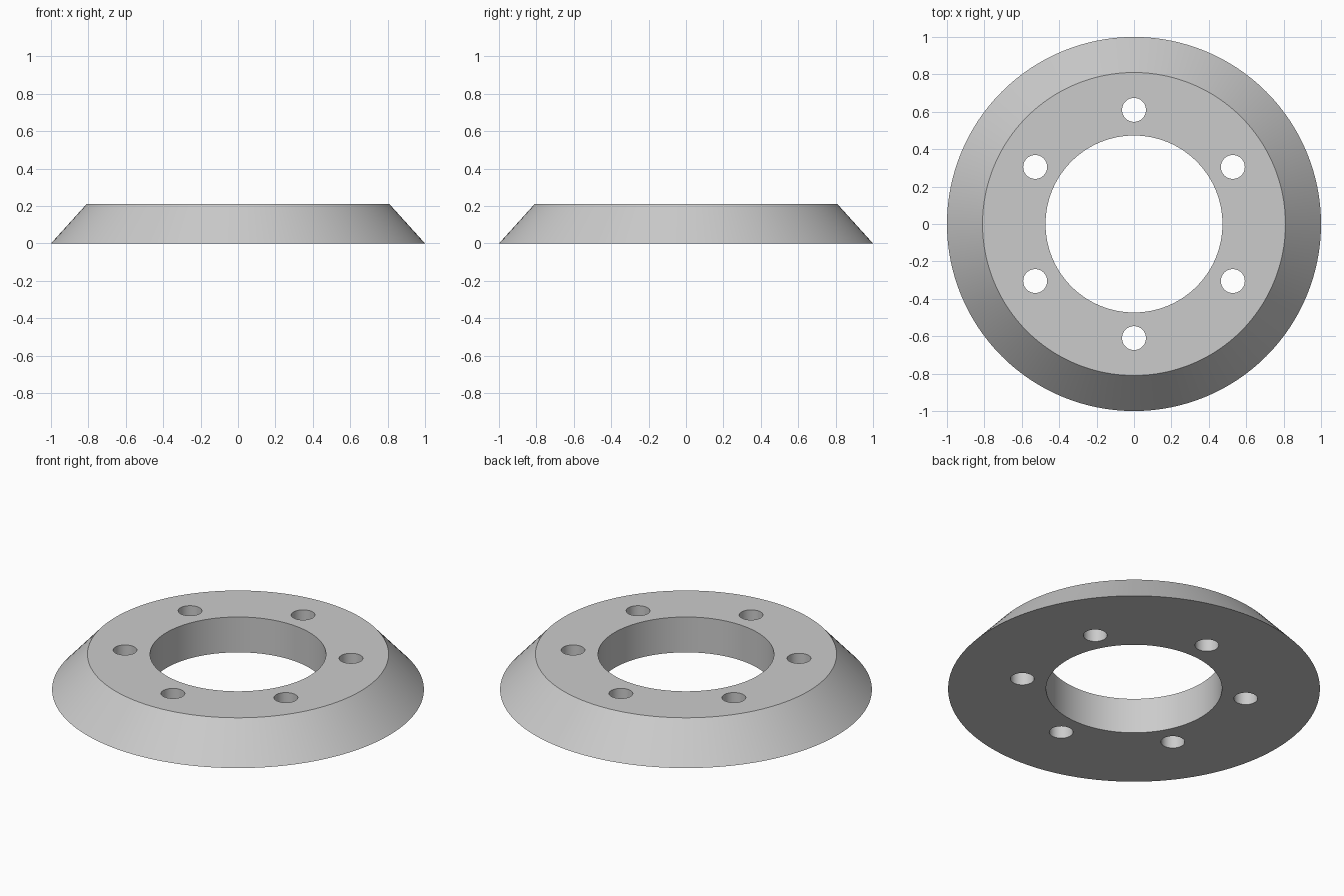
import bpy, bmesh, math

if "Cube" in bpy.data.objects:
    bpy.data.objects.remove(bpy.data.objects["Cube"])

SEG = 128
H = 0.21          # ring height
HOLE_R = 0.064    # bolt hole radius
HOLE_DIST = 0.61  # bolt circle radius

grey = bpy.data.materials.new("plain grey")
grey.diffuse_color = (0.6, 0.6, 0.6, 1)
grey.use_nodes = True
grey.node_tree.nodes["Principled BSDF"].inputs["Base Color"].default_value = grey.diffuse_color


def make_object(name, bm):
    bmesh.ops.recalc_face_normals(bm, faces=bm.faces)
    mesh = bpy.data.meshes.new(name)
    bm.to_mesh(mesh)
    bm.free()
    mesh.materials.append(grey)
    obj = bpy.data.objects.new(name, mesh)
    bpy.context.collection.objects.link(obj)
    return obj


# Ring with sloped outer wall: closed profile (radius, height) turned about z
profile = [(0.473, 0), (1.0, 0), (0.81, H), (0.473, H)]
bm = bmesh.new()
loops = []
for i in range(SEG):
    a = 2 * math.pi * i / SEG
    loops.append([bm.verts.new((r * math.cos(a), r * math.sin(a), z)) for r, z in profile])
for i in range(SEG):
    p, q = loops[i], loops[(i + 1) % SEG]
    for j in range(4):
        k = (j + 1) % 4
        bm.faces.new((p[j], q[j], q[k], p[k]))
ring = make_object("flange_ring", bm)

# Six bolt hole cutters
bm = bmesh.new()
for i in range(6):
    a = math.radians(90 + 60 * i)
    made = bmesh.ops.create_cone(bm, cap_ends=True, segments=48, radius1=HOLE_R,
                                 radius2=HOLE_R, depth=1)
    bmesh.ops.translate(bm, verts=made["verts"],
                        vec=(HOLE_DIST * math.cos(a), HOLE_DIST * math.sin(a), H / 2))
cutter = make_object("bolt_hole_cutter", bm)
cutter.hide_render = True

# Cut the holes, then smooth the round walls
cut = ring.modifiers.new("bolt holes", "BOOLEAN")
cut.operation = "DIFFERENCE"
cut.solver = "EXACT"
cut.object = cutter
bpy.context.view_layer.objects.active = ring
ring.select_set(True)
bpy.ops.object.modifier_apply(modifier=cut.name)
bpy.data.objects.remove(cutter)
bpy.ops.object.shade_smooth_by_angle(angle=math.radians(30))
